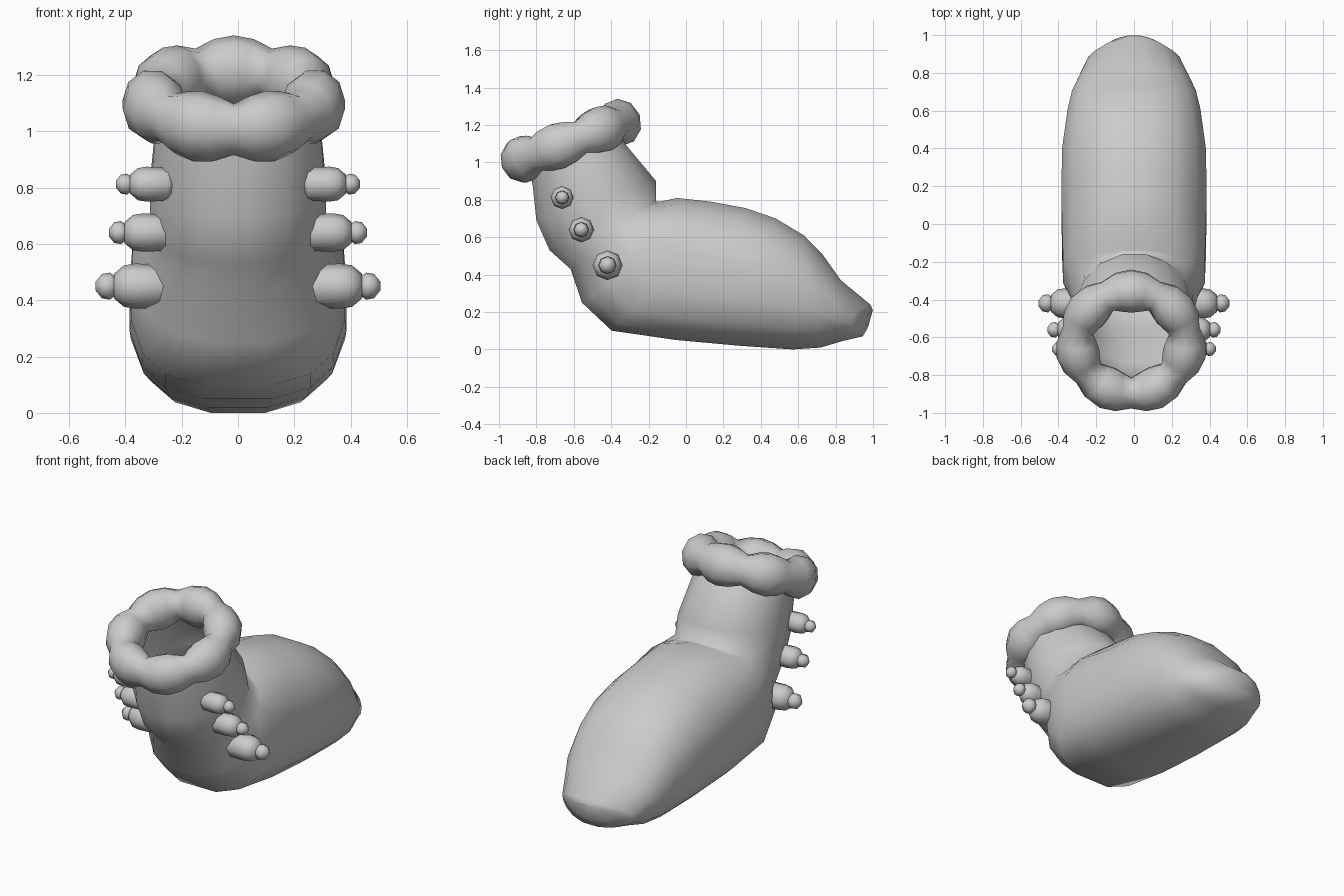
import bpy, bmesh
from math import sin, cos, pi, radians
from mathutils import Vector, Matrix

if "Cube" in bpy.data.objects:
    bpy.data.objects.remove(bpy.data.objects["Cube"])


def finish(name, rings, cap_start=False, cap_end=False, closed=False):
    """Skin a list of point rings into one smooth object."""
    bm = bmesh.new()
    vr = [[bm.verts.new(p) for p in r] for r in rings]
    n = len(vr[0])
    pairs = list(zip(vr, vr[1:])) + ([(vr[-1], vr[0])] if closed else [])
    for a, b in pairs:
        for i in range(n):
            j = (i + 1) % n
            bm.faces.new((a[i], a[j], b[j], b[i]))
    if cap_start:
        bm.faces.new(vr[0])
    if cap_end:
        bm.faces.new(vr[-1])
    bmesh.ops.recalc_face_normals(bm, faces=bm.faces)
    me = bpy.data.meshes.new(name)
    bm.to_mesh(me)
    bm.free()
    ob = bpy.data.objects.new(name, me)
    bpy.context.collection.objects.link(ob)
    bpy.ops.object.select_all(action='DESELECT')
    ob.select_set(True)
    bpy.context.view_layer.objects.active = ob
    bpy.ops.object.shade_smooth_by_angle(angle=radians(85))
    return ob


def spow(v, e):
    return (1 if v >= 0 else -1) * abs(v) ** e


# Boot shell: rings bent from the ankle opening down to the toe
# (lower y, lower z, upper y, upper z, half width, squareness below, above, side sweep)
sections = [
    (-0.85, 1.00, -0.38, 1.17, 0.28, 2.1, 2.1, 0),
    (-0.82, 0.88, -0.31, 1.08, 0.295, 2.1, 2.1, 0),
    (-0.80, 0.69, -0.16, 0.90, 0.313, 2.0, 2.0, 0),
    (-0.73, 0.53, -0.16, 0.79, 0.312, 2.0, 2.0, -0.02),
    (-0.62, 0.43, -0.14, 0.79, 0.340, 2.1, 2.0, -0.06),
    (-0.56, 0.25, -0.05, 0.81, 0.375, 2.4, 2.1, -0.06),
    (-0.40, 0.10, 0.13, 0.79, 0.38, 2.9, 2.2, -0.03),
    (-0.05, 0.05, 0.32, 0.755, 0.385, 2.8, 2.3, 0),
    (0.28, 0.02, 0.48, 0.70, 0.38, 2.6, 2.3, 0),
    (0.57, 0.00, 0.63, 0.61, 0.352, 2.5, 2.3, 0),
    (0.72, 0.01, 0.73, 0.51, 0.328, 2.4, 2.3, 0.02),
    (0.84, 0.045, 0.83, 0.37, 0.285, 2.3, 2.3, 0.04),
    (0.95, 0.07, 0.99, 0.24, 0.24, 2.2, 2.2, 0.09),
    (0.975, 0.12, 1.00, 0.21, 0.13, 2.0, 2.0, 0.03),
]
SEG = 16
rings = []
for y0, z0, y1, z1, w, sq_low, sq_top, sweep in sections:
    lo, hi = Vector((0, y0, z0)), Vector((0, y1, z1))
    mid, half = (lo + hi) / 2, (hi - lo) / 2
    ring = []
    for i in range(SEG):
        t = 2 * pi * (i + 0.5) / SEG
        e = 2 / (sq_top if cos(t) > 0 else sq_low)
        full = cos(pi / SEG) ** e
        s = spow(sin(t), e)
        ring.append(mid + half * spow(cos(t), e) / full
                    + Vector((w * s / full, -sweep * s * s, 0)))
    rings.append(ring)
finish("boot_shell", rings, cap_end=True)

# Fluffy cuff: tilted ring with seven lobes
tilt = Matrix.Translation((-0.015, -0.625, 1.11)) @ Matrix.Rotation(radians(21), 4, 'X')
MAJ, MIN, LOBES = 28, 10, 7
rings = []
for i in range(MAJ):
    a = 2 * pi * i / MAJ
    r = 0.092 + 0.036 * abs(cos(LOBES * a / 2))
    ring = []
    for j in range(MIN):
        b = 2 * pi * j / MIN
        d = 0.289 + 0.9 * r * cos(b)
        ring.append(tilt @ Vector((d * sin(a), d * cos(a), r * sin(b))))
    rings.append(ring)
finish("fluffy_cuff", rings, closed=True)


# Side studs: a fat barrel with a small bead on the end
def lathe_x(name, side, y, z, profile):
    rings = [[Vector((side * x, y + r * cos(2 * pi * k / 8), z + r * sin(2 * pi * k / 8)))
              for k in range(8)] for x, r in profile]
    finish(name, rings, True, True)


studs = [(-0.42, 0.45, 0.080, 0.505), (-0.56, 0.64, 0.068, 0.458), (-0.662, 0.812, 0.062, 0.433)]
for n, (y, z, r, tip) in enumerate(studs):
    k = r / 0.08
    for side, tag in ((1, "right"), (-1, "left")):
        x = lambda d: tip - d * k
        lathe_x(f"stud_barrel_{tag}_{n}", side, y, z,
                [(0.23, r * 0.7), (0.25, r * 0.95), (x(0.14), r), (x(0.10), r * 0.92), (x(0.065), r * 0.55)])
        lathe_x(f"stud_bead_{tag}_{n}", side, y, z,
                [(x(0.078), r * 0.35), (x(0.05), r * 0.6), (x(0.022), r * 0.54), (x(0), r * 0.2)])
